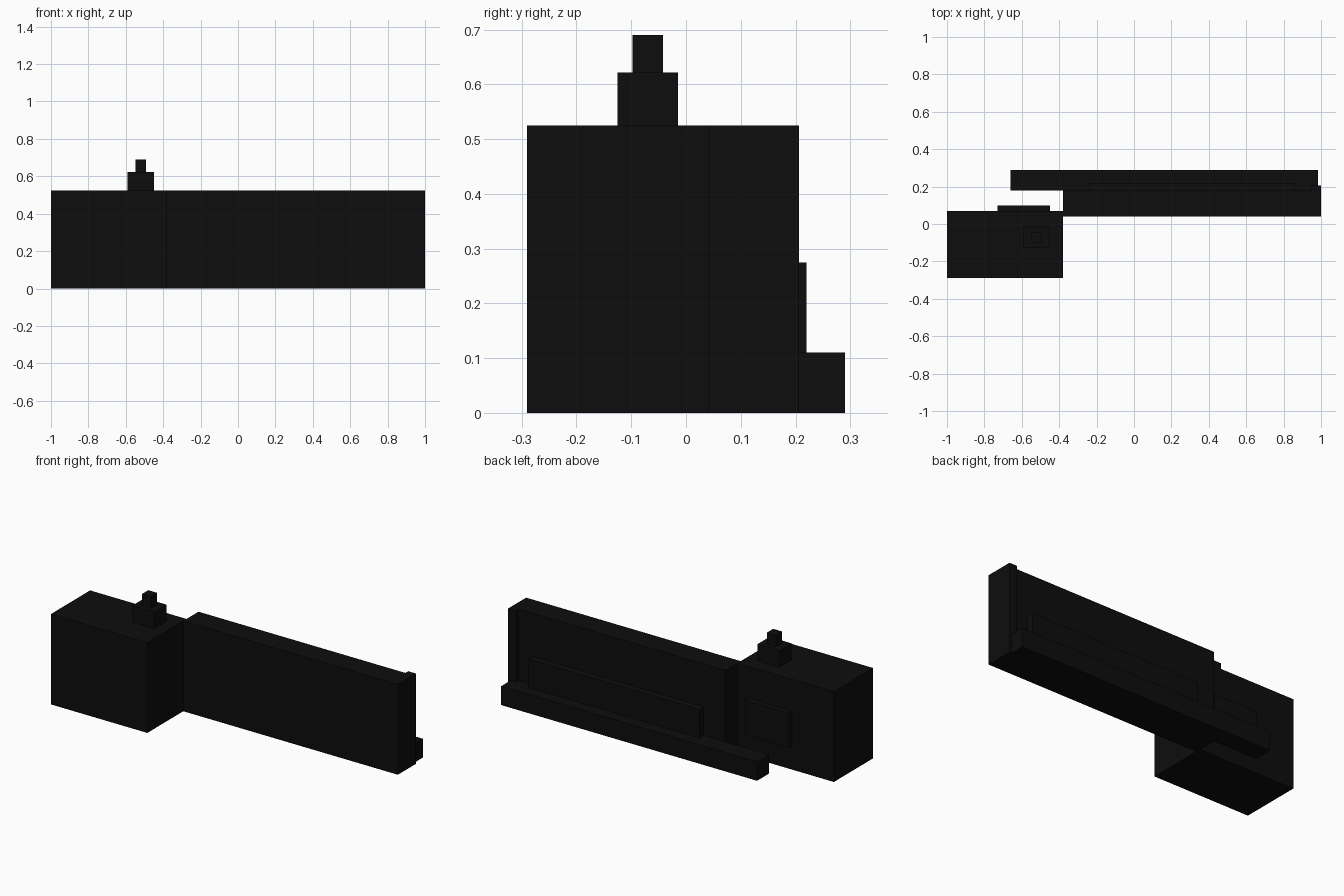
import bpy
import bmesh
from mathutils import Vector

old = bpy.data.objects.get("Cube")
if old:
    bpy.data.objects.remove(old, do_unlink=True)

# One near-black colour for the whole building
COLOUR = (0.004, 0.004, 0.004, 1)
black = bpy.data.materials.new("matte black")
black.use_nodes = True
black.diffuse_color = COLOUR
bsdf = black.node_tree.nodes["Principled BSDF"]
bsdf.inputs["Base Color"].default_value = COLOUR
bsdf.inputs["Roughness"].default_value = 0.9


def box(name, x, y, z):
    """Box spanning the given (low, high) range on each axis."""
    low, high = (Vector(corner) for corner in zip(x, y, z))
    bm = bmesh.new()
    bmesh.ops.create_cube(bm, size=1)
    bmesh.ops.scale(bm, vec=high - low, verts=bm.verts)
    bmesh.ops.translate(bm, vec=(low + high) / 2, verts=bm.verts)
    mesh = bpy.data.meshes.new(name)
    bm.to_mesh(mesh)
    bm.free()
    mesh.materials.append(black)
    obj = bpy.data.objects.new(name, mesh)
    bpy.context.collection.objects.link(obj)
    return obj


ROOF = 0.525
JOINT = -0.38

# Main masses
box("main_block", (-1, JOINT), (-0.29, 0.07), (0, ROOF))
box("long_wing", (JOINT, 1), (0.04, 0.18), (0, ROOF))
box("end_pillar", (0.95, 1), (0.18, 0.206), (0, ROOF))

# Rear details
box("rear_ledge", (-0.66, 0.985), (0.18, 0.29), (0, 0.11))
box("wing_rear_panel", (-0.24, 0.86), (0.18, 0.22), (0.1, 0.275))
box("block_rear_panel", (-0.73, -0.45), (0.07, 0.1), (0.14, 0.34))

# Stepped chimney on the main block
box("chimney_base", (-0.59, -0.45), (-0.125, -0.015), (ROOF, 0.622))
box("chimney_top", (-0.548, -0.492), (-0.098, -0.042), (0.622, 0.69))
